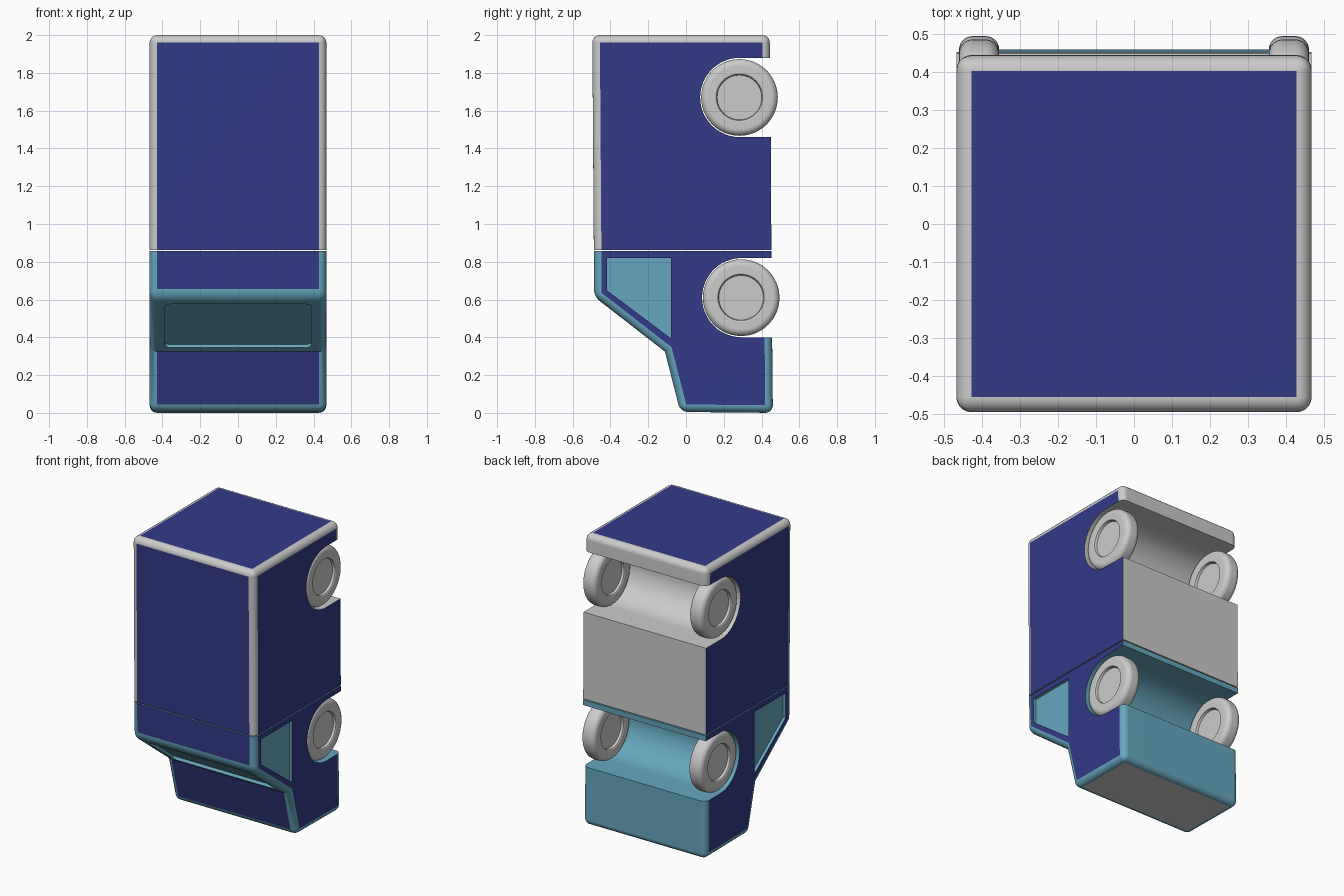
import bpy, bmesh
from math import cos, sin, pi, radians
from mathutils import Vector

if "Cube" in bpy.data.objects:
    bpy.data.objects.remove(bpy.data.objects["Cube"])

HALF = 0.468  # half width of the body


def material(name, rgb):
    m = bpy.data.materials.new(name)
    m.diffuse_color = (*rgb, 1)
    m.use_nodes = True
    m.node_tree.nodes["Principled BSDF"].inputs["Base Color"].default_value = m.diffuse_color
    return m


BLUE = material("blue_paint", (0.033, 0.043, 0.242))
TEAL = material("teal_paint", (0.133, 0.39, 0.52))


def make_object(name, bm, mats=()):
    bmesh.ops.recalc_face_normals(bm, faces=bm.faces[:])
    me = bpy.data.meshes.new(name)
    bm.to_mesh(me)
    bm.free()
    for m in mats:
        me.materials.append(m)
    ob = bpy.data.objects.new(name, me)
    bpy.context.collection.objects.link(ob)
    return ob


def activate(ob):
    bpy.ops.object.select_all(action='DESELECT')
    ob.select_set(True)
    bpy.context.view_layer.objects.active = ob


def smooth(ob):
    activate(ob)
    bpy.ops.object.shade_smooth_by_angle(angle=radians(32))
    mod = ob.modifiers.new("flat_panels", 'WEIGHTED_NORMAL')
    mod.keep_sharp = True


def arch(cy, cz, r, a0, a1, n=24):
    return [(cy + r * cos(radians(a0 + (a1 - a0) * i / n)),
             cz + r * sin(radians(a0 + (a1 - a0) * i / n))) for i in range(n + 1)]


def prism(pts, x0, x1, face_mat=None, side_mat=0, rim=(), across=(), width=0.04):
    """Extrude a (y, z) profile along x, then round the chosen edges."""
    bm = bmesh.new()
    left = [bm.verts.new((x0, y, z)) for y, z in pts]
    right = [bm.verts.new((x1, y, z)) for y, z in pts]
    n = len(pts)
    for ring in (left, right):
        bm.faces.new(ring).material_index = side_mat
    for i in range(n):
        j = (i + 1) % n
        f = bm.faces.new((left[i], left[j], right[j], right[i]))
        f.material_index = (face_mat or {}).get(i, 0)
    bmesh.ops.recalc_face_normals(bm, faces=bm.faces[:])
    edges = [bm.edges.get((s[i], s[i + 1])) for i in rim for s in (left, right)]
    edges += [bm.edges.get((left[i], right[i])) for i in across]
    if edges:
        bmesh.ops.bevel(bm, geom=edges, offset=width, offset_type='OFFSET', segments=5,
                        profile=0.5, affect='EDGES', clamp_overlap=False, material=0)
    return bm


def cut(ob, cutter):
    mod = ob.modifiers.new("cut", 'BOOLEAN')
    mod.operation, mod.solver, mod.object = 'DIFFERENCE', 'EXACT', cutter
    activate(ob)
    bpy.ops.object.modifier_apply(modifier=mod.name)
    bpy.data.objects.remove(cutter)


# Cargo box with rear wheel arch
box_pts = [(-0.488, 0.863), (-0.496, 2.0), (0.443, 2.0), (0.445, 1.88)]
box_pts += arch(0.285, 1.67, 0.21, 90, 270) + [(0.449, 1.46), (0.452, 0.863)]
box = make_object("cargo_box", prism(box_pts, -HALF, HALF, {0: 1, 1: 1}, 1,
                                     range(3), (1, 2)), (None, BLUE))
smooth(box)

# Cab with front wheel arch
roof, sill = Vector((-0.486, 0.615)), Vector((-0.112, 0.325))
cab_pts = [(-0.488, 0.856), tuple(roof), tuple(sill), (-0.03, 0.005), (0.46, 0.0), (0.456, 0.40)]
cab_pts += arch(0.295, 0.61, 0.21, 270, 90) + [(0.453, 0.82), (0.453, 0.856)]
cab = make_object("cab", prism(cab_pts, -HALF, HALF, {0: 1, 2: 1, 3: 2}, 1,
                               range(5), (1, 3, 4)), (TEAL, BLUE, None))

# Side window recesses
win = [(-0.418, 0.82), (-0.08, 0.82), (-0.08, 0.395), (-0.418, 0.648)]
for s in (-1, 1):
    cut(cab, make_object("window_cutter", prism(win, s * 0.448, s * 0.6), (TEAL,)))

# Windscreen recess: rounded rectangle sunk into the slope
along = (roof - sill).normalized()
normal = Vector((-along.y, along.x))
if normal.x > 0:
    normal = -normal
length = (roof - sill).length
lo, hi = 0.035, length - 0.065
bm = bmesh.new()
outline = []
R = 0.03
for cx, cs, a in ((0.39 - R, hi - R, 0), (-0.39 + R, hi - R, 90),
                  (-0.39 + R, lo + R, 180), (0.39 - R, lo + R, 270)):
    for k in range(7):
        t = radians(a + 15 * k)
        outline.append((cx + R * cos(t), cs + R * sin(t)))
rings = []
for depth in (-0.02, 0.06):
    ring = []
    for x, s in outline:
        p = sill + along * s + normal * depth
        ring.append(bm.verts.new((x, p.x, p.y)))
    bm.faces.new(ring)
    rings.append(ring)
for i in range(len(outline)):
    j = (i + 1) % len(outline)
    bm.faces.new((rings[0][i], rings[0][j], rings[1][j], rings[1][i]))
cut(cab, make_object("windscreen_cutter", bm, (TEAL,)))
smooth(cab)


# Wheels: revolved half profile, recessed hub on both faces
def wheel(name, x, y, z, r=0.203, w=0.053, f=0.036):
    half = [(0.033, 0.0), (0.033, 0.118), (w - 0.004, 0.122), (w, 0.128)]
    half += [(w - f + f * cos(pi / 2 * k / 6), r - f + f * sin(pi / 2 * k / 6)) for k in range(7)]
    prof = half + [(-a, b) for a, b in reversed(half)]
    bm = bmesh.new()
    vs = [bm.verts.new((a, 0, b)) for a, b in prof]
    es = [bm.edges.new((p, q)) for p, q in zip(vs, vs[1:])]
    bmesh.ops.spin(bm, geom=vs + es, cent=(0, 0, 0), axis=(1, 0, 0), angle=2 * pi, steps=48)
    bmesh.ops.remove_doubles(bm, verts=bm.verts[:], dist=1e-5)
    ob = make_object(name, bm)
    ob.location = (x, y, z)
    smooth(ob)


for side, s in (("left", -1), ("right", 1)):
    wheel("front_wheel_" + side, s * 0.408, 0.292, 0.61)
    wheel("rear_wheel_" + side, s * 0.408, 0.283, 1.67)
